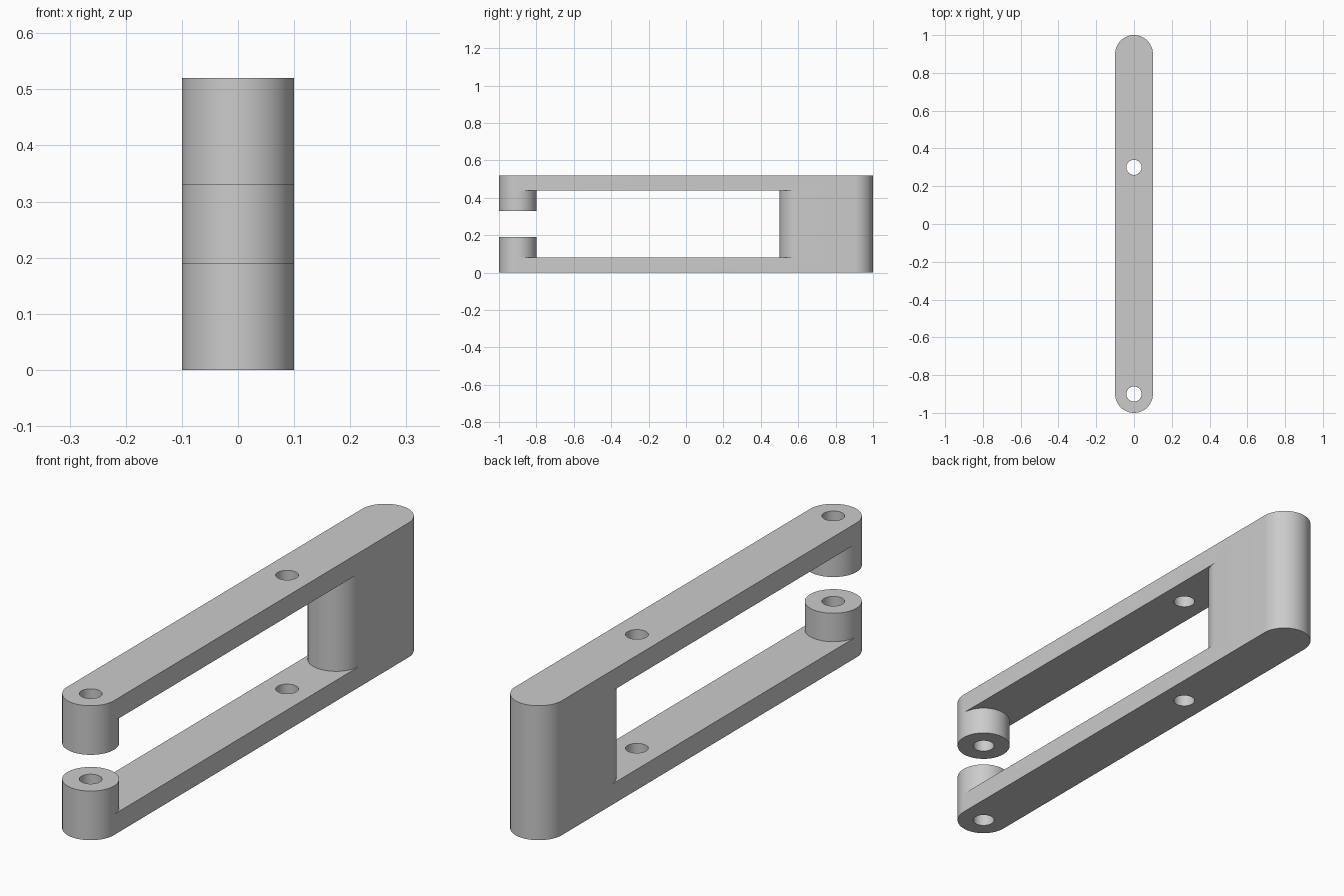
import bpy
import bmesh
from math import cos, sin, pi

SEG = 40            # segments per half circle
R = 0.1             # half width and end radius
HEIGHT = 0.52
FRONT, BACK = -0.9, 0.9    # centres of the rounded ends

cube = bpy.data.objects.get("Cube")
if cube:
    bpy.data.objects.remove(cube, do_unlink=True)

grey = bpy.data.materials.new("plain_grey")
grey.use_nodes = True
colour = (0.6, 0.6, 0.6, 1)
grey.diffuse_color = colour
grey.node_tree.nodes["Principled BSDF"].inputs["Base Color"].default_value = colour


def half_circle(y, start, sweep, r=R):
    return [(r * cos(start + sweep * i / SEG), y + r * sin(start + sweep * i / SEG))
            for i in range(SEG + 1)]


def prism(name, outline, z0, z1):
    """Extrude a plan outline from z0 to z1."""
    bm = bmesh.new()
    face = bm.faces.new([bm.verts.new((x, y, z0)) for x, y in outline])
    top = bmesh.ops.extrude_face_region(bm, geom=[face])["geom"]
    verts = [v for v in top if isinstance(v, bmesh.types.BMVert)]
    bmesh.ops.translate(bm, verts=verts, vec=(0, 0, z1 - z0))
    bmesh.ops.recalc_face_normals(bm, faces=bm.faces)
    mesh = bpy.data.meshes.new(name)
    bm.to_mesh(mesh)
    bm.free()
    mesh.materials.append(grey)
    obj = bpy.data.objects.new(name, mesh)
    bpy.context.collection.objects.link(obj)
    return obj


# Solid bar with rounded ends
body = prism("clevis_arm_body",
             half_circle(FRONT, pi, pi) + half_circle(BACK, 0, pi), 0, HEIGHT)

# Long opening between the arms, leaving round bosses and a round-nosed block
opening = (half_circle(FRONT, pi, -pi) + [(0.2, FRONT), (0.2, 0.6)]
           + half_circle(0.6, 0, -pi) + [(-0.2, 0.6), (-0.2, FRONT)])
cutters = [prism("opening_cutter", opening, 0.08, 0.44)]

# Gap between the two front bosses
gap = [(-0.3, -1.2), (0.3, -1.2), (0.3, -0.7), (-0.3, -0.7)]
cutters.append(prism("gap_cutter", gap, 0.19, 0.33))

# Pin holes through both arms
for name, y in (("front_hole_cutter", FRONT), ("middle_hole_cutter", 0.3)):
    circle = half_circle(y, 0, pi, 0.04)[:-1] + half_circle(y, pi, pi, 0.04)[:-1]
    cutters.append(prism(name, circle, -0.1, HEIGHT + 0.1))

for cutter in cutters:
    cutter.hide_render = True
    mod = body.modifiers.new(cutter.name, "BOOLEAN")
    mod.operation = "DIFFERENCE"
    mod.solver = "EXACT"
    mod.object = cutter

# Bake the cuts and drop the helpers
graph = bpy.context.evaluated_depsgraph_get()
result = bpy.data.meshes.new_from_object(body.evaluated_get(graph))
body.modifiers.clear()
body.data = result
result.materials.clear()
result.materials.append(grey)
for poly in result.polygons:
    poly.material_index = 0
for cutter in cutters:
    bpy.data.objects.remove(cutter, do_unlink=True)

# Smooth round walls, crisp rims
bpy.ops.object.select_all(action="DESELECT")
body.select_set(True)
bpy.context.view_layer.objects.active = body
bpy.ops.object.shade_smooth_by_angle(angle=pi / 6)
